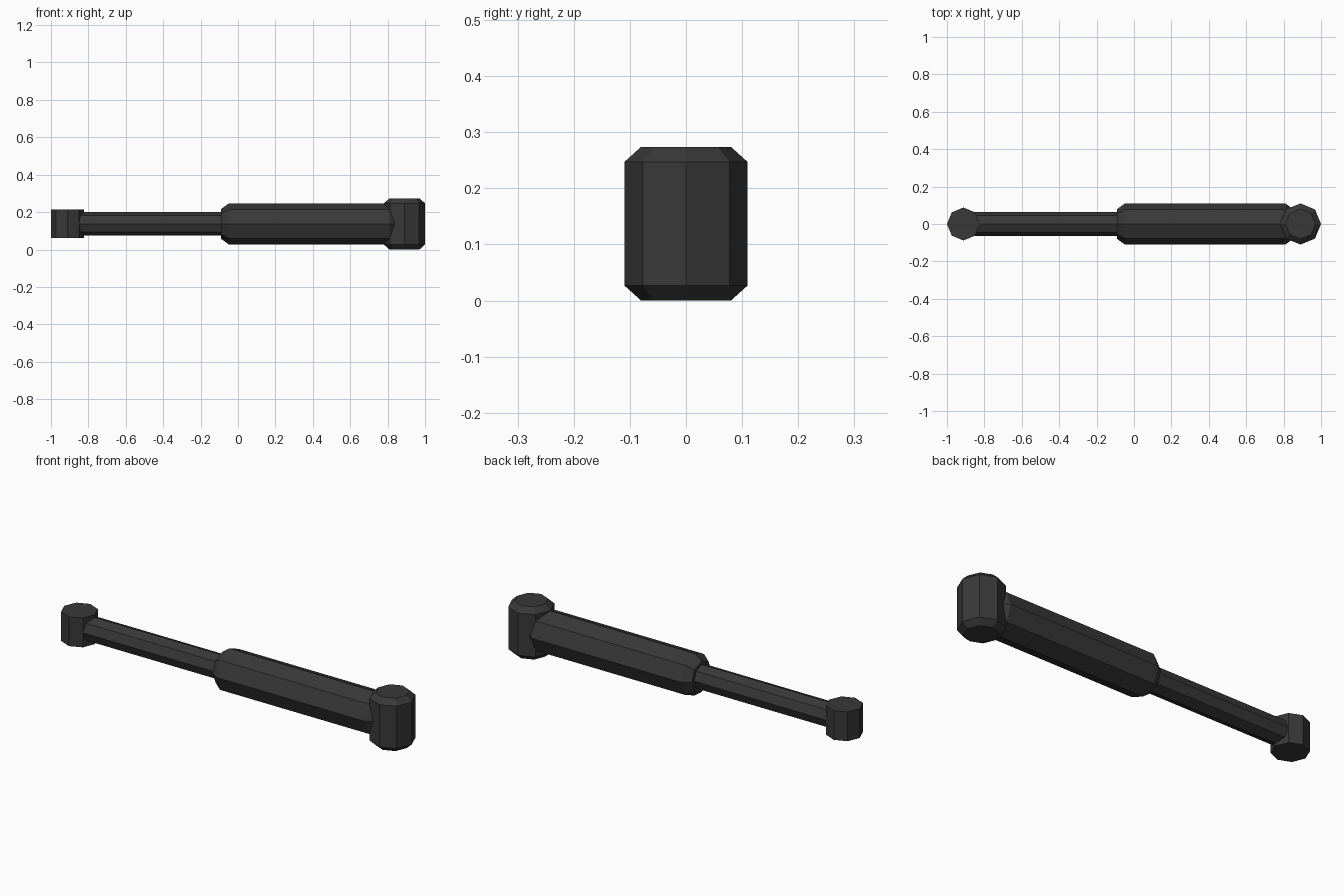
import bpy
import bmesh
from math import cos, sin, tau, pi
from mathutils import Matrix

cube = bpy.data.objects.get("Cube")
if cube:
    bpy.data.objects.remove(cube)

SIDES = 8
AXIS_Z = 0.137

dark_grey = bpy.data.materials.new("dark_grey")
dark_grey.use_nodes = True
colour = (0.04, 0.04, 0.04, 1)
dark_grey.diffuse_color = colour
bsdf = next(n for n in dark_grey.node_tree.nodes if n.type == "BSDF_PRINCIPLED")
bsdf.inputs["Base Color"].default_value = colour


def turned_part(name, profile, location, along_x=False):
    """Flat-shaded octagonal solid from (height, radius) rings."""
    bm = bmesh.new()
    rings = []
    for h, r in profile:
        angles = [tau * i / SIDES for i in range(SIDES)]
        rings.append([bm.verts.new((r * cos(a), r * sin(a), h)) for a in angles])
    for low, high in zip(rings, rings[1:]):
        for i in range(SIDES):
            j = (i + 1) % SIDES
            bm.faces.new((low[i], low[j], high[j], high[i]))
    bm.faces.new(rings[0][::-1])
    bm.faces.new(rings[-1])
    if along_x:
        bm.transform(Matrix.Rotation(pi / 2, 4, "Y"))
    bmesh.ops.recalc_face_normals(bm, faces=bm.faces)
    mesh = bpy.data.meshes.new(name)
    bm.to_mesh(mesh)
    bm.free()
    mesh.materials.append(dark_grey)
    obj = bpy.data.objects.new(name, mesh)
    obj.location = location
    bpy.context.collection.objects.link(obj)
    return obj


def chamfered(half, radius, bevel_h, bevel_r):
    """Symmetric profile with a chamfer at both ends."""
    return [(-half, radius - bevel_r), (bevel_h - half, radius),
            (half - bevel_h, radius), (half, radius - bevel_r)]


# Mounting bosses at the two ends
turned_part("barrel_end_boss", chamfered(0.137, 0.11, 0.027, 0.03), (0.89, 0, AXIS_Z))
turned_part("rod_end_boss", [(-0.076, 0.088), (0.076, 0.088)], (-0.912, 0, AXIS_Z))

# Barrel and sliding rod
turned_part("barrel", chamfered(0.47, 0.109, 0.04, 0.029), (0.38, 0, AXIS_Z), True)
turned_part("rod", [(-0.45, 0.063), (0.45, 0.063)], (-0.45, 0, AXIS_Z), True)
